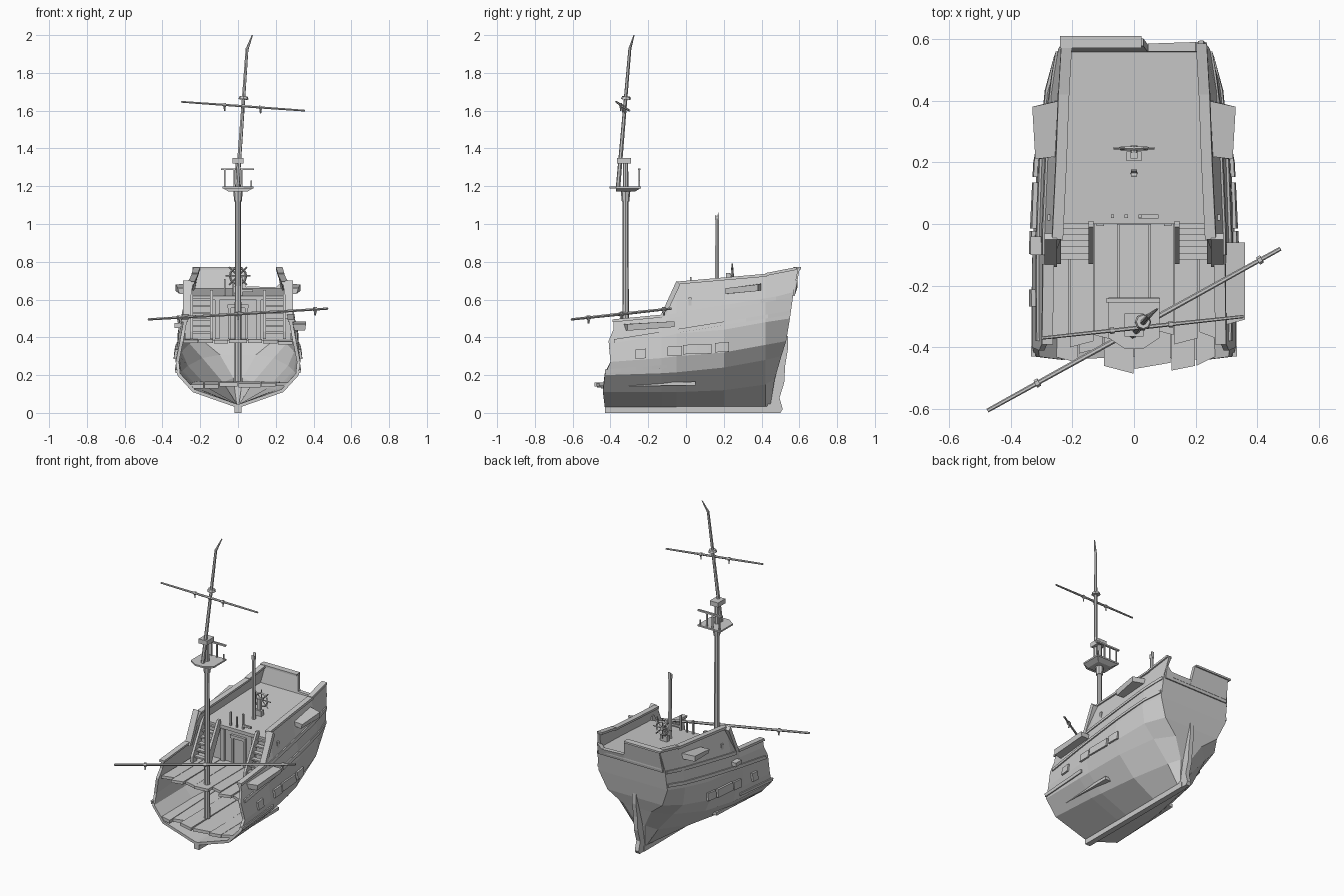
import bpy, bmesh, math, random
from mathutils import Vector, Matrix
random.seed(4)

def mesh(name, verts, faces, recalc=True):
    me = bpy.data.meshes.new(name)
    me.from_pydata([tuple(v) for v in verts], [], faces)
    if recalc:
        bm = bmesh.new(); bm.from_mesh(me)
        bmesh.ops.recalc_face_normals(bm, faces=bm.faces)
        bm.to_mesh(me); bm.free()
    ob = bpy.data.objects.new(name, me)
    bpy.context.collection.objects.link(ob)
    return ob

def hexa(name, low, high):
    """Solid between two matching outlines."""
    n = len(low)
    side = [(i, (i + 1) % n, n + (i + 1) % n, n + i) for i in range(n)]
    return mesh(name, list(low) + list(high), [tuple(range(n)), tuple(range(n, 2 * n))] + side)

def box(name, x0, x1, y0, y1, z0, z1):
    p = [(x0, y0), (x1, y0), (x1, y1), (x0, y1)]
    return hexa(name, [(x, y, z0) for x, y in p], [(x, y, z1) for x, y in p])

def side_prism(name, pts, x0, x1):
    return hexa(name, [(x0, y, z) for y, z in pts], [(x1, y, z) for y, z in pts])

def rod(name, p, q, r0, r1=None, n=6):
    p, q = Vector(p), Vector(q)
    rot = (q - p).to_track_quat('Z', 'Y')
    ring = [Vector((math.cos(2 * math.pi * i / n), math.sin(2 * math.pi * i / n), 0)) for i in range(n)]
    return hexa(name, [p + rot @ (v * r0) for v in ring], [q + rot @ (v * (r1 or r0)) for v in ring])

# hull cross sections: half width and height from keel to rail
ys = [-.43, -.13, -.05, .2, .42, .52]
sec = [
    [(.012, .03), (.24, .11), (.322, .20), (.33, .27), (.308, .38), (.297, .44), (.288, .49)],
    [(.012, .03), (.22, .11), (.315, .21), (.33, .29), (.315, .40), (.30, .47), (.285, .515)],
    [(.012, .03), (.21, .11), (.31, .215), (.328, .30), (.312, .42), (.29, .53), (.255, .69)],
    [(.012, .03), (.17, .12), (.28, .24), (.315, .32), (.308, .44), (.28, .57), (.243, .71)],
    [(.012, .03), (.09, .15), (.20, .28), (.272, .36), (.288, .48), (.27, .60), (.235, .73)],
    [(.012, .03), (.03, .18), (.10, .30), (.20, .38), (.25, .50), (.245, .64), (.225, .765)]]
bow = [0, -.01, 0, .03, .02, .045, .045]
stern = [-.075, -.05, -.015, .01, .03, .05, .075]
P = [[(x, ys[i] + (bow[j] if i == 0 else stern[j] if i == 5 else 0), z)
      for j, (x, z) in enumerate(s)] for i, s in enumerate(sec)]

def hull_x(y, z):
    """Half width of the hull at a given y and z."""
    col = []
    for j in range(7):
        line = [P[i][j] for i in range(6)]
        k = 0
        while k < 4 and y > line[k + 1][1]:
            k += 1
        a, b = line[k], line[k + 1]
        t = min(1, max(0, (y - a[1]) / (b[1] - a[1])))
        col.append((a[0] + (b[0] - a[0]) * t, a[2] + (b[2] - a[2]) * t))
    for (xa, za), (xb, zb) in zip(col, col[1:]):
        if z <= zb:
            return xa + (xb - xa) * (z - za) / (zb - za)
    return col[-1][0]

verts = []
for s in P:
    verts += [(-x, y, z) for x, y, z in reversed(s)] + s
faces = [(i * 14 + k, i * 14 + 14 + k, i * 14 + 15 + k, i * 14 + k + 1) for i in range(5) for k in range(13)]
for j in range(5):  # transom
    l, r = 70 + 6 - j, 70 + 7 + j
    faces.append((l, l - 1, r + 1, r))
hull = mesh("hull", verts, faces, False)
sol = hull.modifiers.new("thickness", 'SOLIDIFY')
sol.thickness, sol.offset = .018, -1

# keel and rudder
box("keel", -.018, .018, -.43, .46, 0, .035)
side_prism("rudder", [(.43, .035), (.43, 0), (.5, 0), (.512, .02), (.495, .08), (.52, .16), (.525, .25),
                      (.54, .34), (.54, .41), (.50, .36), (.46, .17)], -.014, .014)

# strakes and rail caps following the hull
def strake(name, y0, z0, y1, z1, h, out, sgn, inn=.006):
    v, n = [], 9
    for i in range(n):
        t = i / (n - 1)
        y, z = y0 + (y1 - y0) * t, z0 + (z1 - z0) * t
        a, b = hull_x(y, z), hull_x(y, z + h)
        v += [(sgn * (a - inn), y, z), (sgn * (a + out), y, z), (sgn * (b + out), y, z + h), (sgn * (b - inn), y, z + h)]
    f = [(4 * i + k, 4 * i + (k + 1) % 4, 4 * i + 4 + (k + 1) % 4, 4 * i + 4 + k) for i in range(n - 1) for k in range(4)]
    mesh(name, v, f + [(0, 1, 2, 3), tuple(range(4 * n - 4, 4 * n))])

for s in (-1, 1):
    strake("lower_wale", -.43, .21, -.1, .235, .02, .008, s)
    strake("middle_wale", -.38, .37, .55, .52, .02, .008, s)
    strake("upper_wale", -.1, .50, .56, .61, .02, .007, s)
    strake("waist_rail", -.39, .48, -.13, .505, .015, .01, s, .025)
    strake("quarter_rail", -.05, .68, .43, .722, .015, .01, s, .025)
    strake("stern_rail", .42, .725, .585, .757, .015, .01, s, .025)
    side_prism("rail_slope", [(-.14, .50), (-.13, .525), (-.05, .70), (-.03, .68), (-.115, .50)], s * .25, s * .29)
    # gun ports
    for y, w, z in ((-.24, .055, .31), (-.06, .075, .325), (.06, .15, .335), (.19, .075, .345)):
        strake("gun_port", y - w / 2, z - .025, y + w / 2, z - .02, .05, .012, s)
    # side shelf near the stern
    hexa("stern_channel", [(s * .25, .22, .63), (s * .31, .21, .63), (s * .33, .38, .645), (s * .25, .40, .65)],
         [(s * .24, .22, .66), (s * .32, .21, .66), (s * .33, .38, .68), (s * .24, .40, .685)])
hexa("waist_channel", [(.29, -.32, .435), (.355, -.31, .435), (.355, -.06, .455), (.29, -.06, .455)],
     [(.285, -.33, .47), (.36, -.31, .47), (.36, -.06, .485), (.285, -.06, .485)])
box("broken_channel_stub", -.335, -.29, -.1, -.04, .45, .475)

# broken decks made of planks with jagged ends
def deck(name, z, edges, fronts, back, thick, drop):
    for a, b, (f0, f1) in zip(edges, edges[1:], fronts):
        g, d = .002, random.uniform(0, drop)
        p = [(a + g, f0), (b - g, f1), (b - g, back), (a + g, back)]
        hexa(name, [(x, y, z - thick - (d if y < 0 else 0)) for x, y in p],
             [(x, y, z - (d if y < 0 else 0)) for x, y in p])

deck("main_deck", .39, [-.29, -.21, -.13, -.05, .05, .13, .21, .29],
     [(-.38, -.36), (-.40, -.38), (-.36, -.38), (-.39, -.38), (-.34, -.36), (-.39, -.37), (-.35, -.38)], .03, .018, .012)
deck("lower_deck", .165, [-.26, -.18, -.10, .0, .12, .2, .265],
     [(-.43, -.45), (-.42, -.40), (-.46, -.485), (-.47, -.45), (-.475, -.46), (-.46, -.43)], .05, .02, .02)

# quarter deck with bulkhead and doorway
q = [(-.245, 0, .62), (.245, 0, .62), (.215, .58, .66), (-.215, .58, .66)]
hexa("quarter_deck", [(x * 1.06, y, z - .022) for x, y, z in q], [(x * 1.06, y, z) for x, y, z in q])
box("bulkhead", -.28, .28, .012, .03, .38, .61)
for x in (-.11, .11):
    box("bulkhead_post", x - .012, x + .012, -.006, .02, .39, .60)
for x in (-.045, .045):
    box("door_post", x - .007, x + .007, 0, .02, .39, .56)
box("door_lintel", -.055, .055, -.004, .02, .555, .575)
for x, h in ((-.07, .71), (-.025, .69), (.02, .72)):
    box("rail_post", x - .005, x + .005, .02, .03, .61, h)
box("rail_stub", .015, .08, .018, .03, .64, .652)

# stairs
for s in (-1, 1):
    for x in (.14, .245):
        side_prism("stair_stringer", [(-.13, .39), (-.13, .43), (-.01, .65), (.01, .65), (.01, .60), (-.09, .39)],
                   s * (x - .008), s * (x + .008))
    for i in range(6):
        y, z = -.115 + .02 * i, .42 + .035 * i
        box("stair_tread", min(s * .14, s * .245), max(s * .14, s * .245), y, y + .03, z, z + .01)

# stern panel, whole on the left and broken on the right
hexa("stern_panel", [(-.235, .55, .62), (.05, .55, .62), (.03, .578, .765), (-.225, .578, .765)],
     [(-.235, .575, .62), (.05, .575, .62), (.03, .602, .765), (-.225, .602, .765)])
hexa("broken_stern_panel", [(.05, .55, .62), (.235, .55, .62), (.235, .56, .70), (.2, .56, .665), (.045, .56, .67)],
     [(.05, .575, .62), (.235, .575, .62), (.235, .59, .70), (.2, .59, .665), (.045, .585, .67)])
box("stern_cap", -.24, .025, .57, .61, .76, .772)

# main mast, crow's nest and topmast
rod("main_mast", (0, -.32, .165), (0, -.32, 1.34), .019, .014, 8)
rod("mast_collar", (0, -.32, 1.12), (0, -.32, 1.18), .02, .026, 8)
hexa("nest_platform", [(-.05, -.37, 1.172), (.05, -.37, 1.172), (.05, -.27, 1.172), (-.05, -.27, 1.172)],
     [(-.082, -.37, 1.19), (.082, -.37, 1.19), (.082, -.24, 1.19), (-.082, -.24, 1.19)])
hexa("nest_top", [(-.082, -.37, 1.188), (-.03, -.405, 1.188), (.03, -.405, 1.188), (.082, -.37, 1.188), (.082, -.238, 1.188), (-.082, -.238, 1.188)],
     [(-.082, -.37, 1.198), (-.03, -.405, 1.198), (.03, -.405, 1.198), (.082, -.37, 1.198), (.082, -.238, 1.198), (-.082, -.238, 1.198)])
for x in (-.07, -.02, .02, .07):
    box("nest_post", x - .004, x + .004, -.252, -.244, 1.195, 1.29 if x < .05 else 1.23)
box("nest_rail", -.09, .085, -.255, -.242, 1.285, 1.295)
box("mast_cap", -.03, .03, -.365, -.29, 1.32, 1.35)
rod("topmast", (-.004, -.36, 1.19), (.048, -.297, 1.93), .012, .008)
rod("topmast_tip", (.048, -.298, 1.925), (.076, -.275, 2.0), .008, .003)
rod("topmast_disc", (.029, -.318, 1.66), (.03, -.317, 1.675), .027, .022, 8)

# yards with clips
def yard(name, p, q, r, clips):
    p, q = Vector(p), Vector(q)
    m = (p + q) / 2
    rod(name, p, m, r * .75, r)
    rod(name + "_half", m, q, r, r * .75)
    d = (q - p).normalized()
    for t in clips:
        c = p.lerp(q, t)
        rod(name + "_band", c - d * .007, c + d * .007, r * 1.5)
        rod(name + "_block", c, c - Vector((0, 0, .032)), r, r * .5, 4)

yard("upper_yard", (-.30, -.37, 1.647), (.355, -.30, 1.60), .007, (.35, .5, .64))
yard("fallen_yard", (-.475, -.605, .495), (.475, -.08, .552), .009, (.17, .5, .93))

# mizzen stump
rod("mizzen_mast", (0, .165, .63), (0, .165, 1.03), .013, .011, 6)
side_prism("mizzen_splinter", [(.154, 1.02), (.176, 1.02), (.172, 1.065), (.165, 1.04), (.155, 1.05)], -.009, .009)

# steering wheel
box("wheel_stand", -.025, .025, .205, .235, .63, .67)
box("wheel_pedestal", -.012, .012, .212, .232, .66, .74)
bpy.ops.mesh.primitive_torus_add(major_segments=12, minor_segments=4, major_radius=.043, minor_radius=.006,
                                 location=(0, .245, .725), rotation=(math.pi / 2, 0, 0))
bpy.context.object.name = "wheel_rim"
for i in range(8):
    a = i * math.pi / 4
    rod("wheel_spoke", (0, .245, .725), (.066 * math.cos(a), .245, .725 + .066 * math.sin(a)), .004, .004, 4)
rod("wheel_hub", (0, .23, .725), (0, .255, .725), .012, .012, 8)
